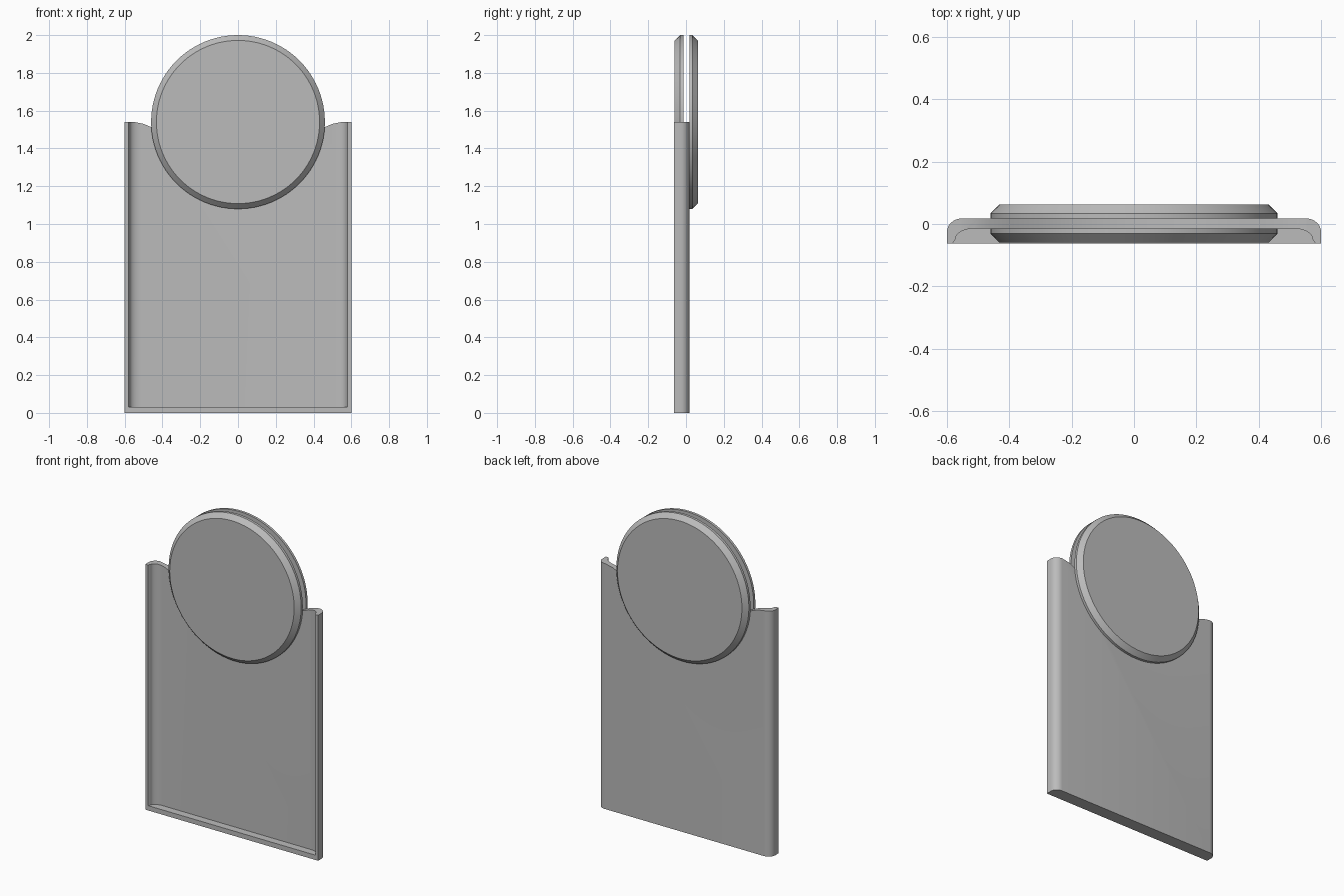
import bpy, bmesh
from math import radians, sin, cos, pi
from mathutils import Matrix

cube = bpy.data.objects.get("Cube")
if cube:
    bpy.data.objects.remove(cube, do_unlink=True)

grey = bpy.data.materials.new("plain grey")
grey.use_nodes = True
COLOUR = (0.5, 0.5, 0.5, 1)
grey.diffuse_color = COLOUR
grey.node_tree.nodes["Principled BSDF"].inputs["Base Color"].default_value = COLOUR

HALF_W, FRONT, HEIGHT = 0.6, -0.0625, 1.54
WEB_FRONT, WEB_BACK = -0.0145, 0.0177
LIP = 0.03


def make_object(name, bm):
    bmesh.ops.recalc_face_normals(bm, faces=bm.faces)
    mesh = bpy.data.meshes.new(name)
    bm.to_mesh(mesh)
    bm.free()
    mesh.materials.append(grey)
    obj = bpy.data.objects.new(name, mesh)
    bpy.context.collection.objects.link(obj)
    return obj


def prism(name, half, to_3d, shift):
    """Mirror half an outline about x = 0 and extrude it along shift."""
    outline = half + [(-x, v) for x, v in reversed(half) if x > 0]
    bm = bmesh.new()
    face = bm.faces.new([bm.verts.new(to_3d(p)) for p in outline])
    new = bmesh.ops.extrude_face_region(bm, geom=[face])["geom"]
    bmesh.ops.translate(bm, vec=shift,
                        verts=[v for v in new if isinstance(v, bmesh.types.BMVert)])
    return make_object(name, bm)


def corner(x, y, rx, ry, steps=8):
    """Quarter ellipse that ends at the back surface y."""
    return [(x - rx + rx * cos(a), y - ry + ry * sin(a))
            for a in (i * pi / 2 / steps for i in range(steps + 1))]


def smooth(obj):
    bpy.ops.object.select_all(action="DESELECT")
    obj.select_set(True)
    bpy.context.view_layer.objects.active = obj
    bpy.ops.object.shade_smooth_by_angle(angle=radians(30))


# Sleeve: solid block with rounded back corners
sleeve = prism("sleeve", [(HALF_W, FRONT)] + corner(HALF_W, WEB_BACK, 0.048, 0.045),
               lambda p: (p[0], p[1], 0), (0, 0, HEIGHT))

# Hollow front, leaving side rails and a bottom lip
cavity = prism("cavity_cutter",
               [(0.585, -0.1), (0.581, FRONT)] + corner(0.573, WEB_FRONT, 0.06, 0.035),
               lambda p: (p[0], p[1], LIP), (0, 0, 2))

# Dipped notch in the top edge
dip = [(0.6, 1.7), (0.6, 1.545), (0.55, 1.54), (0.5, 1.53), (0.46, 1.513),
       (0.4, 1.48), (0.3, 1.42), (0.15, 1.37), (0, 1.355)]
notch = prism("notch_cutter", dip, lambda p: (p[0], -0.2, p[1]), (0, 0.4, 0))

for cutter in (cavity, notch):
    cutter.hide_render = True
    mod = sleeve.modifiers.new("cut", "BOOLEAN")
    mod.operation, mod.solver, mod.object = "DIFFERENCE", "EXACT", cutter
    bpy.context.view_layer.objects.active = sleeve
    bpy.ops.object.modifier_apply(modifier=mod.name)
    bpy.data.objects.remove(cutter, do_unlink=True)
smooth(sleeve)


# Chamfered discs on both sides of the sleeve
def disc(name, inner_y, outer_y):
    rim_y = inner_y + (outer_y - inner_y) * 0.36
    rings = [(0.46, inner_y), (0.46, rim_y), (0.432, outer_y)]
    count = 96
    bm = bmesh.new()
    loops = []
    for r, y in rings:
        place = Matrix.Translation((0, y, HEIGHT)) @ Matrix.Rotation(pi / 2, 4, "X")
        loops.append(bmesh.ops.create_circle(bm, segments=count, radius=r,
                                             matrix=place)["verts"])
    for a, b in zip(loops, loops[1:]):
        for i in range(count):
            j = (i + 1) % count
            bm.faces.new((a[i], a[j], b[j], b[i]))
    bm.faces.new(loops[0])
    bm.faces.new(loops[-1])
    smooth(make_object(name, bm))


disc("front_disc", WEB_FRONT, -0.06)
disc("back_disc", WEB_BACK, 0.0625)
